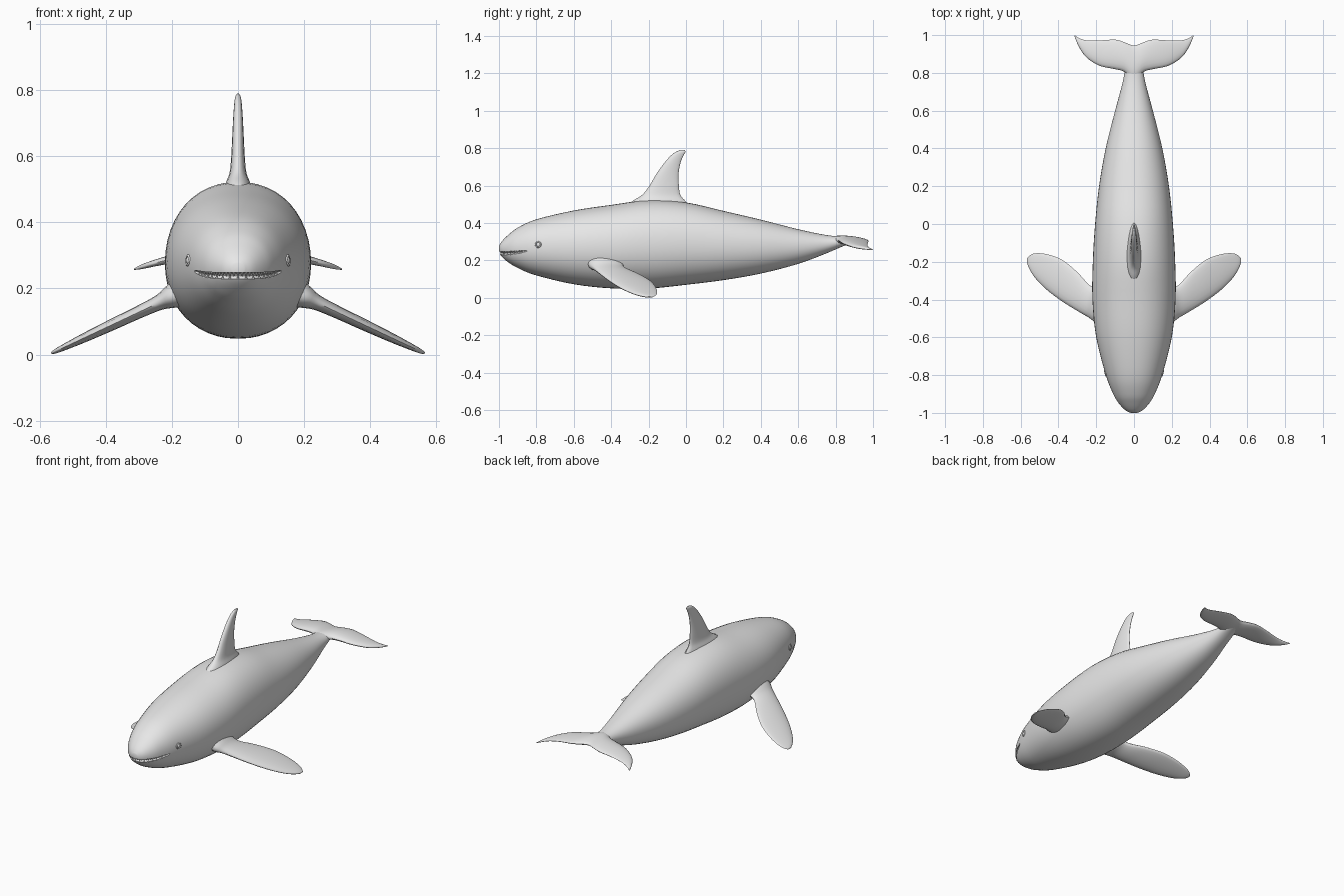
import bpy, bmesh, math
from mathutils import Vector
from mathutils.bvhtree import BVHTree

if "Cube" in bpy.data.objects:
    bpy.data.objects.remove(bpy.data.objects["Cube"])

grey = bpy.data.materials.new("skin grey")
grey.diffuse_color = (0.8, 0.8, 0.8, 1)
grey.use_nodes = True
grey.node_tree.nodes["Principled BSDF"].inputs["Base Color"].default_value = grey.diffuse_color


def smooth_rows(rows, steps):
    """Catmull-Rom interpolation between rows of numbers."""
    out = []
    for i in range(len(rows) - 1):
        p = [rows[max(i - 1, 0)], rows[i], rows[i + 1], rows[min(i + 2, len(rows) - 1)]]
        for s in range(steps):
            t = s / steps
            out.append([0.5 * (2 * b + (c - a) * t + (2 * a - 5 * b + 4 * c - d) * t * t
                               + (3 * b - a - 3 * c + d) * t ** 3) for a, b, c, d in zip(*p)])
    return out + [list(rows[-1])]


def loft(name, rings):
    """Skin a list of closed rings and cap both ends."""
    bm = bmesh.new()
    loops = [[bm.verts.new(p) for p in ring] for ring in rings]
    n = len(loops[0])
    for a, b in zip(loops, loops[1:]):
        for i in range(n):
            bm.faces.new((a[i], a[(i + 1) % n], b[(i + 1) % n], b[i]))
    bm.faces.new(loops[0])
    bm.faces.new(loops[-1])
    return finish(name, bm)


def finish(name, bm):
    bmesh.ops.recalc_face_normals(bm, faces=bm.faces)
    mesh = bpy.data.meshes.new(name)
    bm.to_mesh(mesh)
    bm.free()
    mesh.materials.append(grey)
    ob = bpy.data.objects.new(name, mesh)
    bpy.context.collection.objects.link(ob)
    return ob


def shade(ob, angle=50):
    bpy.ops.object.select_all(action='DESELECT')
    ob.select_set(True)
    bpy.context.view_layer.objects.active = ob
    bpy.ops.object.shade_smooth_by_angle(angle=math.radians(angle))


def fin(name, sections, place, normal):
    """Loft foil sections (span, lead, trail, half thickness)."""
    rings = []
    for span, lead, trail, h in smooth_rows(sections, 4):
        ring = []
        for k in range(20):
            a = math.tau * k / 20
            y = lead + (trail - lead) * (1 - math.cos(a)) / 2
            ring.append(place(span, y) + normal * (h * math.sin(a) * (1 + 0.25 * math.cos(a))))
        rings.append(ring)
    ob = loft(name, rings)
    shade(ob)
    return ob


# Body: y, half width, bottom z, top z
stations = [(-1.0, .018, .243, .277), (-.985, .047, .22, .302), (-.95, .08, .19, .337),
            (-.9, .11, .16, .375), (-.8, .149, .12, .42), (-.6, .2, .073, .467),
            (-.4, .22, .051, .497), (-.2, .218, .05, .522), (0, .206, .07, .51),
            (.2, .185, .095, .465), (.4, .15, .13, .418), (.6, .1, .182, .367),
            (.75, .06, .238, .336), (.85, .042, .28, .327), (.92, .02, .298, .319)]
rings = []
for y, w, lo, hi in smooth_rows(stations, 4):
    ring = []
    for k in range(48):
        a = math.tau * k / 48
        c, s = math.cos(a), math.sin(a)
        x = math.copysign(abs(c) ** 0.93, c) * w
        z = (lo + hi) / 2 + math.copysign(abs(s) ** 0.95, s) * (hi - lo) / 2
        ring.append(Vector((x, y, z)))
    rings.append(ring)
body = loft("body", rings)

# Lip path found by casting rays at the snout
bm = bmesh.new()
bm.from_mesh(body.data)
tree = BVHTree.FromBMesh(bm)
bm.free()


def lip(deg):
    a = math.radians(deg)
    out = Vector((math.sin(a), -math.cos(a), 0))
    z = .238 + .014 * (deg / 70) ** 2
    hit = tree.ray_cast(Vector((0, -.8, z)) + out, -out)[0]
    return hit, out


# Mouth groove cut out of the body
rings = []
for i in range(57):
    deg = -70 + i * 2.5
    p, out = lip(deg)
    r = .010 * max(.15, math.sqrt(max(0, 1 - (deg / 72) ** 2)))
    rings.append([p + out * (1.6 * r * math.cos(t)) + Vector((0, 0, r * math.sin(t)))
                  for t in [math.tau * k / 10 for k in range(10)]])
cutter = loft("mouth_cutter", rings)
cutter.hide_render = True
bpy.context.view_layer.objects.active = body
mod = body.modifiers.new("mouth", 'BOOLEAN')
mod.operation, mod.object, mod.solver = 'DIFFERENCE', cutter, 'EXACT'
bpy.ops.object.modifier_apply(modifier=mod.name)
bpy.data.objects.remove(cutter)
shade(body, 40)

# Teeth: upper and lower rows of small cones
bm = bmesh.new()
for i in range(33):
    deg = -60 + i * 3.75
    p, out = lip(deg)
    for side in (1, -1):
        if side < 0 and i % 2:
            continue
        base = p - out * .006 + Vector((0, 0, .010 * side))
        tip = base - Vector((0, 0, .013 * side))
        foot = [bm.verts.new(base + Vector((.0045 * math.cos(t), .0045 * math.sin(t), 0)))
                for t in [math.tau * k / 6 for k in range(6)]]
        top = bm.verts.new(tip)
        bm.faces.new(foot)
        for k in range(6):
            bm.faces.new((foot[k], foot[(k + 1) % 6], top))
finish("teeth", bm)

# Eyes: a raised lid ring around a shallow ball
for side, label in ((1, "right"), (-1, "left")):
    p, n, _, _ = tree.ray_cast(Vector((side, -.79, .285)), Vector((-side, 0, 0)))
    turn = n.to_track_quat('Z', 'Y').to_euler()
    bpy.ops.mesh.primitive_torus_add(location=p, rotation=turn, major_radius=.014,
                                     minor_radius=.004, major_segments=24, minor_segments=8)
    lid = bpy.context.object
    lid.name = label + "_eyelid"
    bpy.ops.mesh.primitive_uv_sphere_add(location=p, rotation=turn, radius=.011,
                                         segments=16, ring_count=8)
    ball = bpy.context.object
    ball.name = label + "_eye"
    ball.scale.z = .5
    for ob in (lid, ball):
        ob.data.materials.append(grey)
        shade(ob)

# Dorsal fin, flared at its base
fin("dorsal_fin", [(.46, -.35, .05, .055), (.515, -.29, .0, .038), (.55, -.235, -.03, .025),
                   (.6, -.195, -.038, .02), (.66, -.16, -.04, .017), (.72, -.117, -.03, .014),
                   (.76, -.082, -.014, .011), (.78, -.055, -.003, .008), (.79, -.032, -.006, .002)],
    lambda s, y: Vector((0, y, s)), Vector((1, 0, 0)))

# Pectoral fins, sloping down and back
pectoral = [(.16, -.53, -.33, .05), (.205, -.52, -.335, .034), (.24, -.495, -.32, .023),
            (.30, -.46, -.255, .019), (.38, -.41, -.19, .017), (.46, -.35, -.16, .014),
            (.52, -.29, -.155, .01), (.55, -.245, -.165, .007), (.565, -.21, -.18, .003)]
for side, label in ((1, "right"), (-1, "left")):
    fin(label + "_pectoral_fin", pectoral,
        lambda s, y: Vector((side * s, y, .166 - .47 * (s - .22))),
        Vector((side * .42, 0, .9)))

# Tail flukes, drooping to the tips
half = [(.05, .805, .962, .021), (.1, .82, .976, .018), (.18, .837, .972, .014),
        (.25, .88, .972, .010), (.29, .935, .984, .007), (.315, .992, 1.0, .002)]
flukes = [(-x, a, b, h) for x, a, b, h in reversed(half)] + [(0, .76, .945, .023)] + half
fin("tail_flukes", flukes,
    lambda s, y: Vector((s, y, .31 - .052 * (s / .315) ** 2)), Vector((0, 0, 1)))
